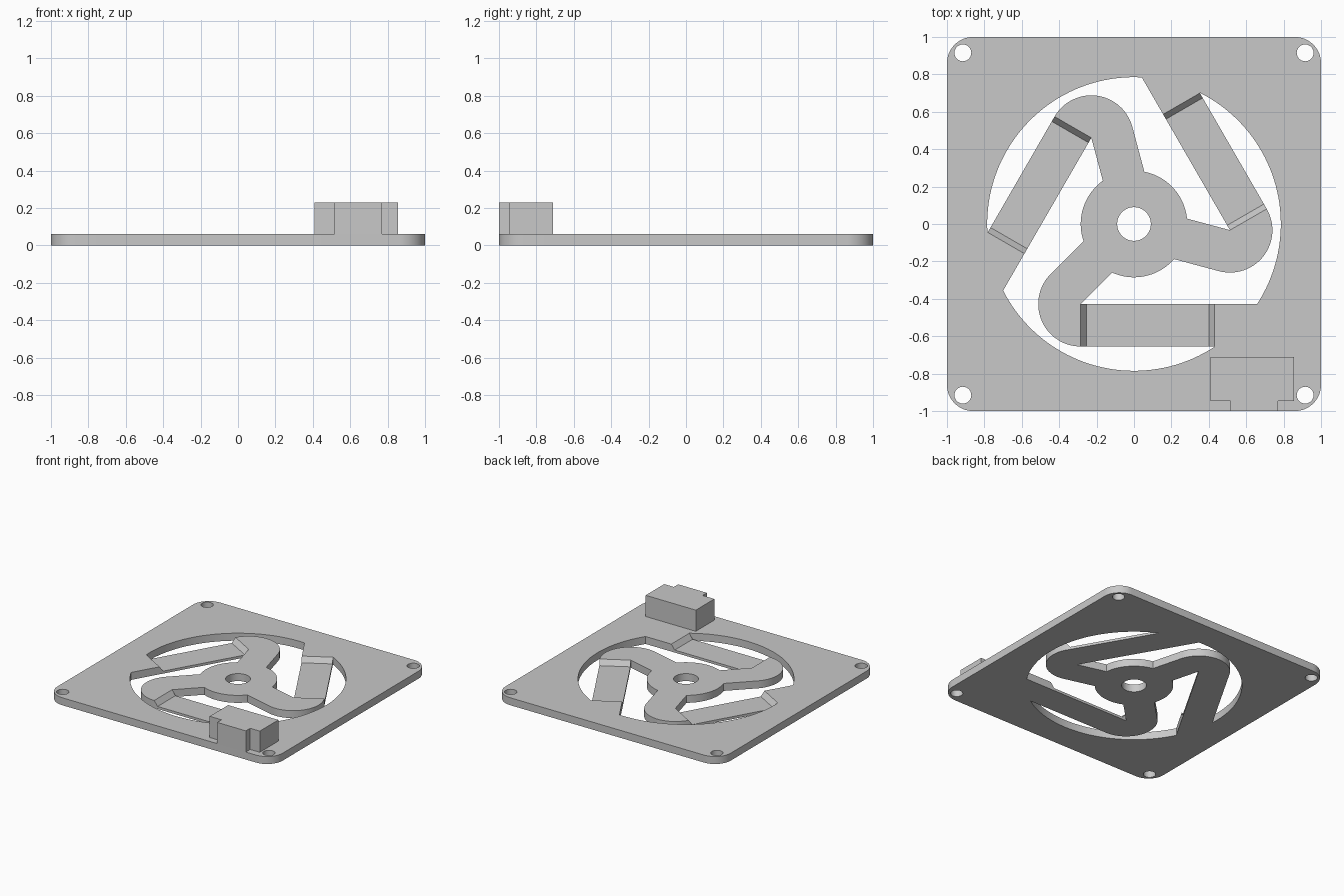
import bpy, bmesh
from math import sin, cos, pi, radians, atan2, hypot, sqrt
from mathutils import Matrix, Vector

cube = bpy.data.objects.get("Cube")
if cube:
    bpy.data.objects.remove(cube, do_unlink=True)

grey = bpy.data.materials.new("plain grey")
grey.use_nodes = True
colour = (0.58, 0.58, 0.58, 1)
grey.diffuse_color = colour
grey.node_tree.nodes["Principled BSDF"].inputs["Base Color"].default_value = colour

THICK = 0.06        # plate thickness
OPENING = 0.785     # radius of the round opening
HUB = 0.285
LEFT, RIGHT = -0.285, 0.43      # ends of the front flexure
INNER, OUTER = -0.428, -0.655   # sides of the front flexure
THIRD = 2 * pi / 3


def arc(cx, cy, r, start, end, steps):
    return [(cx + r * cos(start + (end - start) * i / steps),
             cy + r * sin(start + (end - start) * i / steps)) for i in range(steps + 1)]


def circle(cx, cy, r, steps=48):
    return arc(cx, cy, r, 0, 2 * pi, steps)[:-1]


def turn(points, k):
    m = Matrix.Rotation(k * THIRD, 2)
    return [tuple(m @ Vector(p)) for p in points]


def slab(name, loops, depth, matrix):
    """Extrude flat outlines (later loops are holes) into a solid."""
    curve = bpy.data.curves.new(name, 'CURVE')
    curve.dimensions = '2D'
    curve.fill_mode = 'BOTH'
    curve.extrude = depth / 2
    for loop in loops:
        spline = curve.splines.new('POLY')
        spline.points.add(len(loop) - 1)
        for point, (x, y) in zip(spline.points, loop):
            point.co = (x, y, 0, 1)
        spline.use_cyclic_u = True
    obj = bpy.data.objects.new(name, curve)
    bpy.context.collection.objects.link(obj)
    bpy.ops.object.select_all(action='DESELECT')
    obj.select_set(True)
    bpy.context.view_layer.objects.active = obj
    bpy.ops.object.convert(target='MESH')
    obj = bpy.context.object
    bm = bmesh.new()
    bm.from_mesh(obj.data)
    bmesh.ops.remove_doubles(bm, verts=bm.verts, dist=0.0001)
    bmesh.ops.recalc_face_normals(bm, faces=bm.faces)
    bm.to_mesh(obj.data)
    bm.free()
    obj.matrix_world = matrix
    obj.data.materials.clear()
    obj.data.materials.append(grey)
    bpy.ops.object.shade_smooth_by_angle(angle=radians(30))
    return obj


flat = Matrix.Translation((0, 0, THICK / 2))

# Square plate: rounded corners, screw holes, opening with three solid anchors
corner = 0.14
outline = []
for q, (sx, sy) in enumerate([(1, 1), (-1, 1), (-1, -1), (1, -1)]):
    outline += arc(sx * (1 - corner), sy * (1 - corner), corner, q * pi / 2, (q + 1) * pi / 2, 12)
screw_holes = [circle(0.915 * sx, 0.915 * sy, 0.045, 32) for sx in (-1, 1) for sy in (-1, 1)]
arc_start = atan2(INNER, sqrt(OPENING ** 2 - INNER ** 2))
arc_end = atan2(OUTER, RIGHT) + THIRD
opening = []
for k in range(3):
    opening += turn(arc(0, 0, OPENING, arc_start, arc_end, 40), k)
    opening += turn([(RIGHT, OUTER), (RIGHT, INNER)], k + 1)
slab("square_plate", [outline, opening] + screw_holes, THICK, flat)

# Hub with three round-ended arms
width = INNER - OUTER
along, across = Vector((1, 1)).normalized(), Vector((1, -1)).normalized()


def meet_hub(offset):
    return across * offset - along * sqrt(HUB ** 2 - offset ** 2)


near = Vector((LEFT, INNER)).dot(across)
a, b = meet_hub(near - width), meet_hub(near)
a_angle, b_angle = atan2(a.y, a.x) + 2 * pi, atan2(b.y, b.x) + 2 * pi
hub = []
for k in range(3):
    arm = [tuple(a)] + arc(LEFT, INNER, width, radians(135), radians(270), 28)
    arm += [(LEFT, INNER)] + arc(0, 0, HUB, b_angle, a_angle + THIRD, 20)[:-1]
    hub += turn(arm, k)
slab("hub_and_arms", [hub, circle(0, 0, 0.09)], THICK, flat)

# Thin flexures with a short ramp at each end
ramp, thin = 0.03, 0.02
profile = [(LEFT, 0), (RIGHT, 0), (RIGHT, THICK), (RIGHT - ramp, thin),
           (LEFT + ramp, thin), (LEFT, THICK)]
for k in range(3):
    place = (Matrix.Rotation(k * THIRD, 4, 'Z')
             @ Matrix.Translation((0, (INNER + OUTER) / 2, 0))
             @ Matrix.Rotation(pi / 2, 4, 'X'))
    slab(f"flexure_{k + 1}", [profile], width, place)

# Connector block with a narrower nose at the plate edge
block = [(0.41, -0.945), (0.515, -0.945), (0.515, -1), (0.77, -1),
         (0.77, -0.945), (0.855, -0.945), (0.855, -0.71), (0.41, -0.71)]
height = 0.17
slab("connector_block", [block], height, Matrix.Translation((0, 0, THICK + height / 2)))
